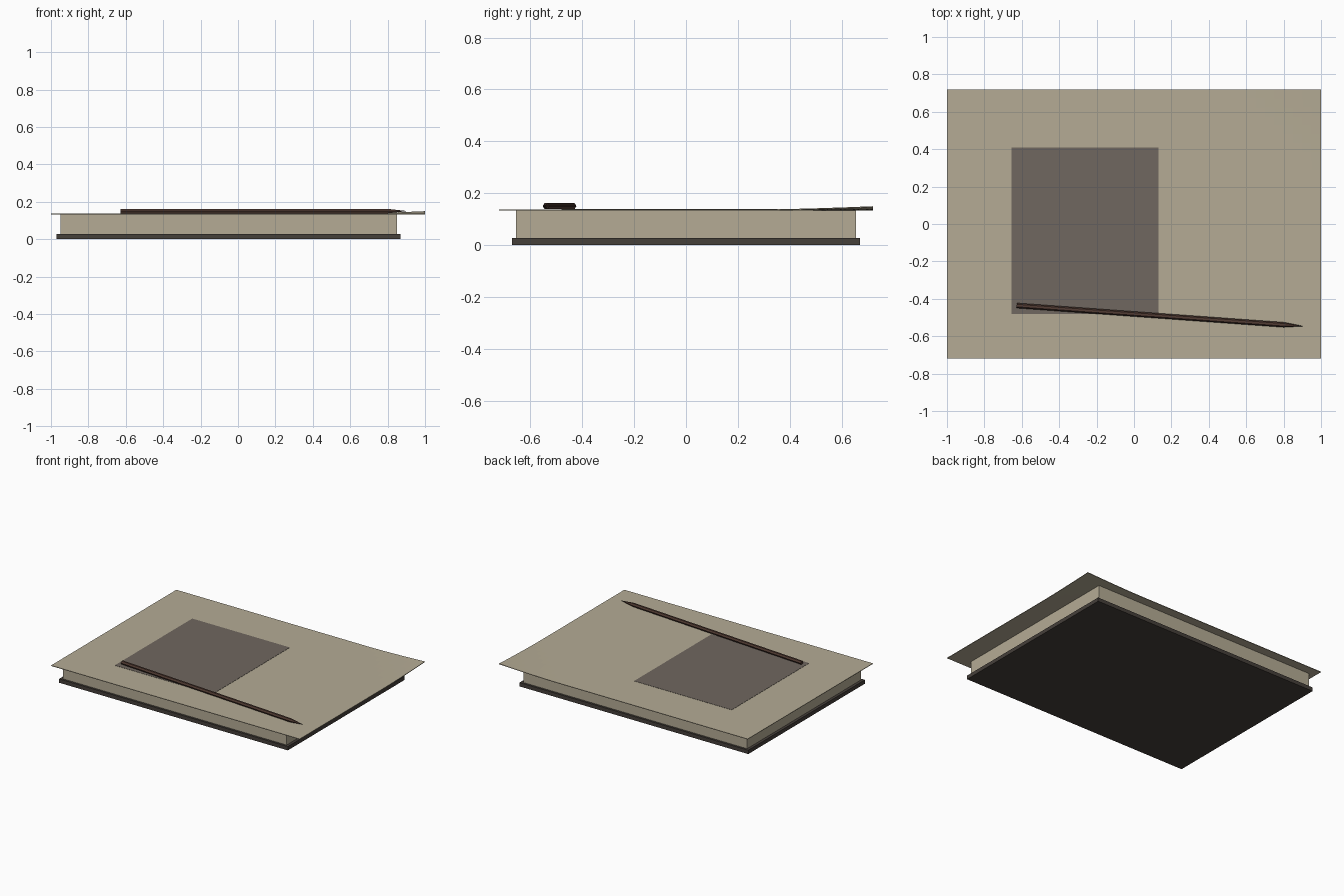
import bpy, bmesh, math
from mathutils import Matrix, Vector

if "Cube" in bpy.data.objects:
    bpy.data.objects.remove(bpy.data.objects["Cube"])


def material(name, rgb):
    m = bpy.data.materials.new(name)
    m.diffuse_color = (*rgb, 1)
    m.use_nodes = True
    m.node_tree.nodes["Principled BSDF"].inputs["Base Color"].default_value = m.diffuse_color
    return m


paper = material("paper", (0.46, 0.41, 0.30))
board = material("board", (0.06, 0.05, 0.042))
ink = material("ink", (0.16, 0.135, 0.115))
wood = material("wood", (0.085, 0.045, 0.033))
graphite = material("graphite", (0.03, 0.025, 0.025))


def finish(name, bm, *mats):
    mesh = bpy.data.meshes.new(name)
    bm.to_mesh(mesh)
    bm.free()
    ob = bpy.data.objects.new(name, mesh)
    bpy.context.collection.objects.link(ob)
    for m in mats:
        mesh.materials.append(m)
    return ob


def box(name, lo, hi, mat):
    bm = bmesh.new()
    bmesh.ops.create_cube(bm, size=1)
    for v in bm.verts:
        v.co = [l + (c + 0.5) * (h - l) for c, l, h in zip(v.co, lo, hi)]
    return finish(name, bm, mat)


# Backing board and block of pages
box("backing_board", (-0.97, -0.67, 0), (0.87, 0.67, 0.028), board)
box("page_block", (-0.95, -0.655, 0.028), (0.85, 0.655, 0.133), paper)

# Loose top sheet with its back right corner lifting
bm = bmesh.new()
bmesh.ops.create_grid(bm, x_segments=40, y_segments=30, size=1)
for v in bm.verts:
    v.co.y *= 0.72
    d = max(0, 1 + (v.co.x - 1) / 0.45 + (v.co.y - 0.72) / 0.47)
    v.co.z = 0.137 + 0.013 * d ** 1.5
sheet = finish("top_sheet", bm, paper)
solid = sheet.modifiers.new("thickness", "SOLIDIFY")
solid.thickness = 0.004
solid.offset = -1

# Dark square printed on the sheet
box("dark_patch", (-0.655, -0.48, 0.1365), (0.13, 0.41, 0.1385), ink)

# Hexagonal pencil: (distance along length, radius) rings ending in a fine lead
start, end = Vector((-0.627, -0.436, 0.1505)), Vector((0.9, -0.546, 0.1505))
length = (end - start).length
rings = [(0, 0.0135), (length - 0.1, 0.0135), (length - 0.025, 0.004), (length, 0.0008)]
bm = bmesh.new()
loops = [[bm.verts.new((x, r * math.cos(i * math.pi / 3), r * math.sin(i * math.pi / 3)))
          for i in range(6)] for x, r in rings]
for k, (a, b) in enumerate(zip(loops, loops[1:])):
    for i in range(6):
        f = bm.faces.new((a[i], a[(i + 1) % 6], b[(i + 1) % 6], b[i]))
        f.material_index = 1 if k == 2 else 0
bm.faces.new(loops[0])
bm.faces.new(loops[-1])
bmesh.ops.recalc_face_normals(bm, faces=bm.faces)
pencil = finish("pencil", bm, wood, graphite)
turn = math.atan2(end.y - start.y, end.x - start.x)
pencil.matrix_world = Matrix.Translation(start) @ Matrix.Rotation(turn, 4, "Z")
